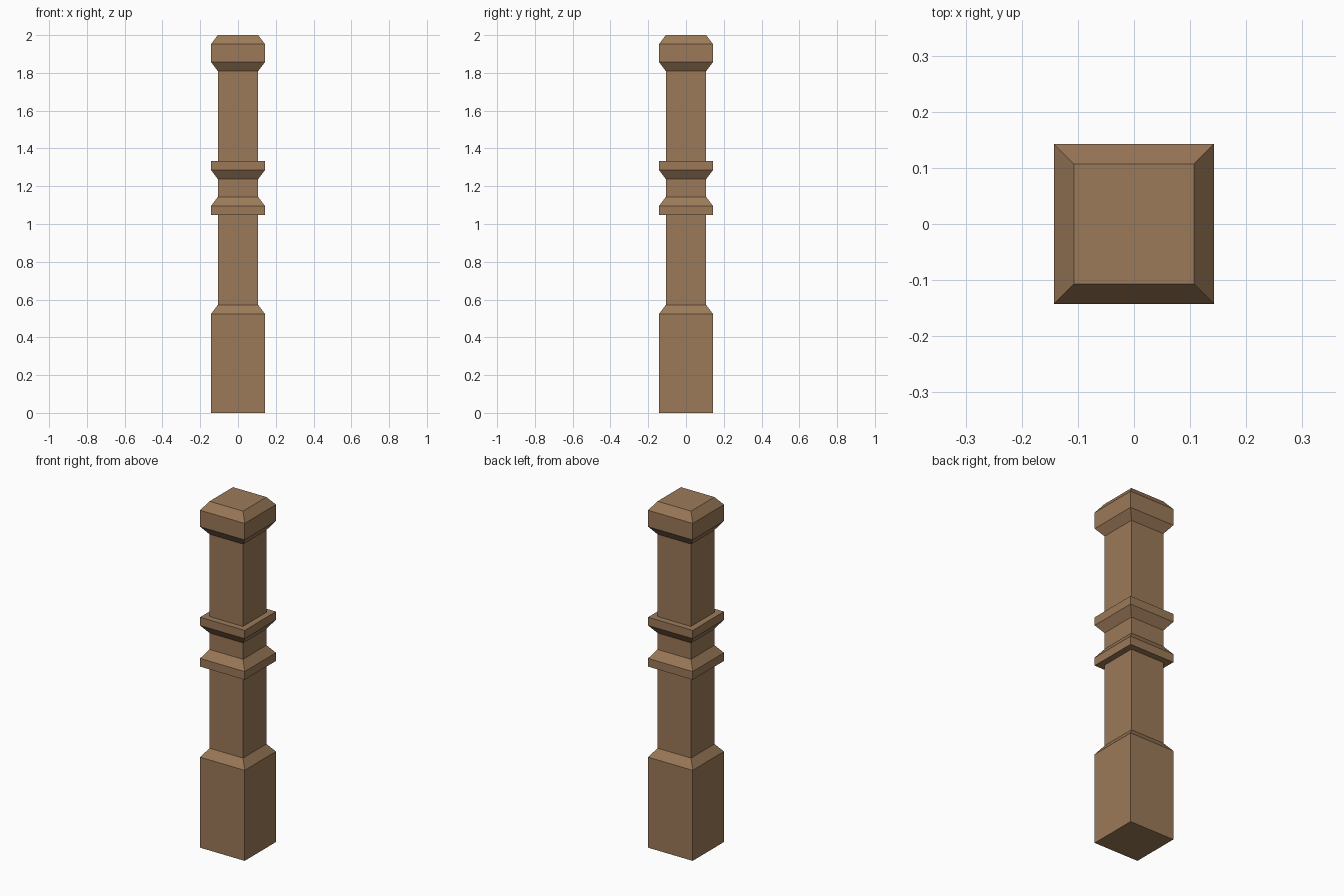
import bpy, bmesh

if "Cube" in bpy.data.objects:
    bpy.data.objects.remove(bpy.data.objects["Cube"])

U = 2 / 42            # height module of the post
WIDE, SLIM = 3 * U, 2.25 * U

# Profile of the square post: (half width, height in modules)
profile = [
    (WIDE, 0), (WIDE, 11), (SLIM, 12),               # plinth
    (SLIM, 22), (WIDE, 22), (WIDE, 23), (SLIM, 24),  # lower shaft and collar
    (SLIM, 26), (WIDE, 27), (WIDE, 28), (SLIM, 28),  # neck and upper collar
    (SLIM, 38), (WIDE, 39), (WIDE, 41), (SLIM, 42),  # upper shaft and cap
]

# Stack square rings and bridge them
bm = bmesh.new()
rings = [[bm.verts.new((sx * h, sy * h, z * U))
          for sx, sy in ((-1, -1), (1, -1), (1, 1), (-1, 1))]
         for h, z in profile]
for low, high in zip(rings, rings[1:]):
    for i in range(4):
        j = (i + 1) % 4
        bm.faces.new((low[i], low[j], high[j], high[i]))
bm.faces.new(rings[0][::-1])
bm.faces.new(rings[-1])
bmesh.ops.recalc_face_normals(bm, faces=bm.faces)

mesh = bpy.data.meshes.new("wooden_post")
bm.to_mesh(mesh)
bm.free()

# Brown wood
wood = bpy.data.materials.new("wood")
wood.diffuse_color = (0.33, 0.193, 0.1, 1)
wood.use_nodes = True
wood.node_tree.nodes["Principled BSDF"].inputs["Base Color"].default_value = wood.diffuse_color
mesh.materials.append(wood)

post = bpy.data.objects.new("wooden_post", mesh)
bpy.context.collection.objects.link(post)
